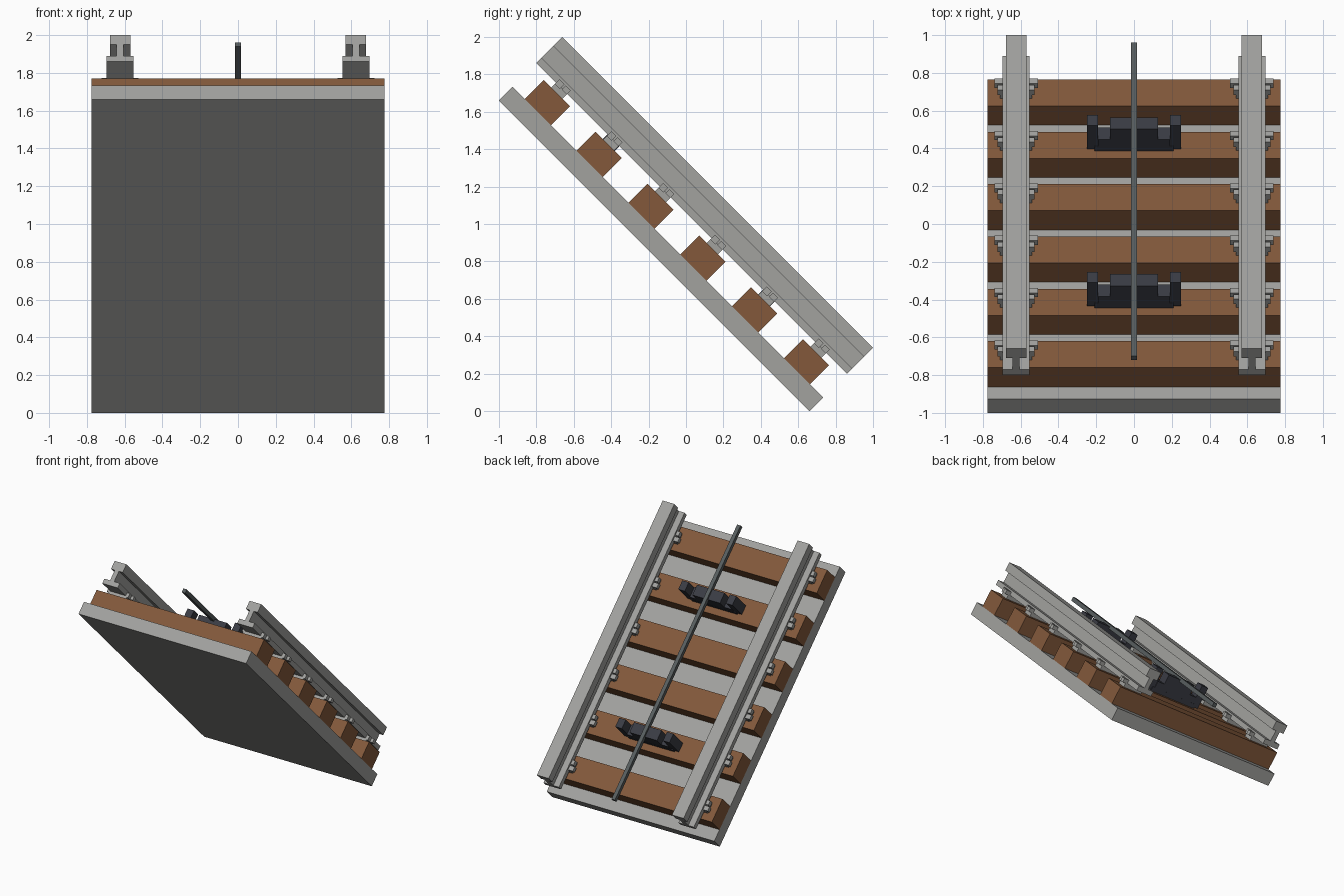
import bpy, bmesh, math
from mathutils import Matrix

if "Cube" in bpy.data.objects:
    bpy.data.objects.remove(bpy.data.objects["Cube"])

TILT = Matrix.Rotation(-math.pi / 4, 4, 'X')   # the whole track leans 45 degrees


def srgb(r, g, b):
    f = lambda c: (c / 12.92) if c <= 0.04045 else ((c + 0.055) / 1.055) ** 2.4
    return (f(r / 255), f(g / 255), f(b / 255), 1)


def material(name, rgb):
    m = bpy.data.materials.new(name)
    m.diffuse_color = srgb(*rgb)
    m.use_nodes = True
    m.node_tree.nodes["Principled BSDF"].inputs["Base Color"].default_value = m.diffuse_color
    return m


GREY = material("light grey", (162, 162, 159))
BROWN = material("wood brown", (131, 89, 59))
STEEL = material("dark steel", (88, 94, 95))
BLACK = material("blue black", (58, 60, 68))


def prism(bm, pts, u0, u1):
    """Extrude an (x, w) outline along the track from u0 to u1."""
    a = [bm.verts.new((x, u0, w)) for x, w in pts]
    b = [bm.verts.new((x, u1, w)) for x, w in pts]
    bm.faces.new(a)
    bm.faces.new(b[::-1])
    for i in range(len(pts)):
        j = (i + 1) % len(pts)
        bm.faces.new((a[j], a[i], b[i], b[j]))


def box(bm, x0, x1, u0, u1, w0, w1):
    prism(bm, [(x0, w0), (x1, w0), (x1, w1), (x0, w1)], u0, u1)


def finish(name, bm, mat):
    bmesh.ops.recalc_face_normals(bm, faces=bm.faces)
    bm.transform(TILT)
    me = bpy.data.meshes.new(name)
    bm.to_mesh(me)
    bm.free()
    me.materials.append(mat)
    bpy.context.collection.objects.link(bpy.data.objects.new(name, me))


START, END = -1.881, 0.467
TIES = [-1.690 + 0.3918 * i for i in range(6)]
RAIL_X = 0.624

# Base slab
bm = bmesh.new()
box(bm, -0.775, 0.775, START, END, 0.467, 0.57)
finish("base_slab", bm, GREY)

# Wooden ties
for c in TIES:
    bm = bmesh.new()
    box(bm, -0.775, 0.775, c - 0.099, c + 0.099, 0.57, 0.714)
    finish("tie", bm, BROWN)

# Rails: flange, web and head in one profile
half = [(0.071, 0.75), (0.071, 0.79), (0.019, 0.79), (0.019, 0.878), (0.054, 0.878), (0.054, 0.947)]
for s in (-1, 1):
    bm = bmesh.new()
    outline = half + [(-x, w) for x, w in reversed(half)]
    prism(bm, [(s * RAIL_X + x, w) for x, w in outline], START, END)
    finish("rail", bm, GREY)

    # Rail clips: plate under the flange and two stepped bars
    bm = bmesh.new()
    x = s * RAIL_X
    for c in TIES:
        box(bm, x - 0.085, x + 0.085, c - 0.042, c + 0.042, 0.71, 0.752)
        box(bm, x - 0.115, x + 0.115, c + 0.005, c + 0.042, 0.745, 0.777)
        box(bm, x - 0.098, x + 0.098, c - 0.042, c - 0.005, 0.74, 0.777)
    finish("rail_clips", bm, GREY)

# Brackets that carry the centre rod
for c in (TIES[1], TIES[4]):
    bm = bmesh.new()
    box(bm, -0.21, 0.21, c - 0.045, c + 0.045, 0.714, 0.748)
    box(bm, -0.127, 0.127, c - 0.044, c + 0.044, 0.748, 0.878)
    for s in (-1, 1):
        box(bm, min(s * 0.127, s * 0.19), max(s * 0.127, s * 0.19), c - 0.044, c + 0.044, 0.748, 0.80)
        box(bm, min(s * 0.19, s * 0.25), max(s * 0.19, s * 0.25), c - 0.038, c + 0.038, 0.722, 0.90)
    finish("rod_bracket", bm, BLACK)

# Centre rod
bm = bmesh.new()
box(bm, -0.016, 0.016, START, END, 0.861, 0.893)
finish("centre_rod", bm, STEEL)
